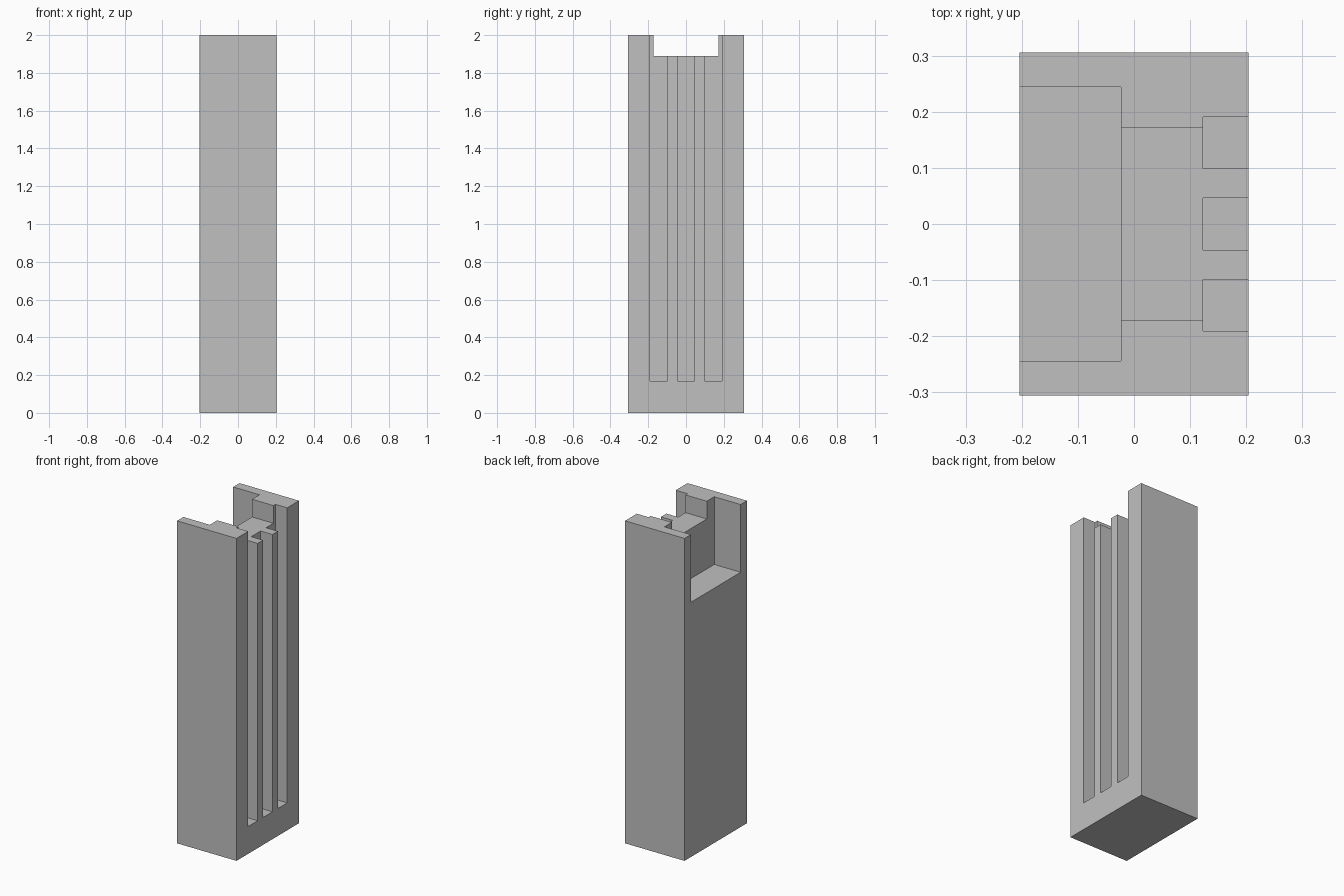
import bpy

if "Cube" in bpy.data.objects:
    bpy.data.objects.remove(bpy.data.objects["Cube"], do_unlink=True)

grey = bpy.data.materials.new("plain grey")
grey.use_nodes = True
grey.diffuse_color = (0.53, 0.53, 0.53, 1)
grey.node_tree.nodes["Principled BSDF"].inputs["Base Color"].default_value = grey.diffuse_color


def box(name, x, y, z):
    """Box spanning the given (low, high) ranges."""
    spans = (x, y, z)
    bpy.ops.mesh.primitive_cube_add(size=1, location=[sum(s) / 2 for s in spans])
    obj = bpy.context.object
    obj.name = name
    obj.scale = [s[1] - s[0] for s in spans]
    bpy.ops.object.transform_apply(location=True, rotation=False, scale=True)
    obj.data.materials.append(grey)
    return obj


def cut(body, cutter):
    """Subtract the cutter from the body and discard it."""
    cutter.hide_render = True
    mod = body.modifiers.new(cutter.name, 'BOOLEAN')
    mod.operation = 'DIFFERENCE'
    mod.solver = 'EXACT'
    mod.object = cutter
    bpy.context.view_layer.objects.active = body
    bpy.ops.object.modifier_apply(modifier=mod.name)
    bpy.data.objects.remove(cutter, do_unlink=True)


HALF_X, HALF_Y, TOP = 0.204, 0.306, 2.0
OVER = 0.1  # how far cutters overshoot the body

# Tall block
block = box("tall_block", (-HALF_X, HALF_X), (-HALF_Y, HALF_Y), (0, TOP))

# Deep pocket open to the -x side
cut(block, box("pocket_cutter", (-HALF_X - OVER, -0.023), (-0.244, 0.244), (1.58, TOP + OVER)))

# Shallow channel across the top
cut(block, box("channel_cutter", (-0.06, HALF_X + OVER), (-0.171, 0.171), (1.89, TOP + OVER)))

# Three vertical grooves on the +x side
for i in (-1, 0, 1):
    y = 0.145 * i
    cut(block, box("groove_cutter", (0.123, HALF_X + OVER), (y - 0.046, y + 0.046), (0.17, TOP + OVER)))
